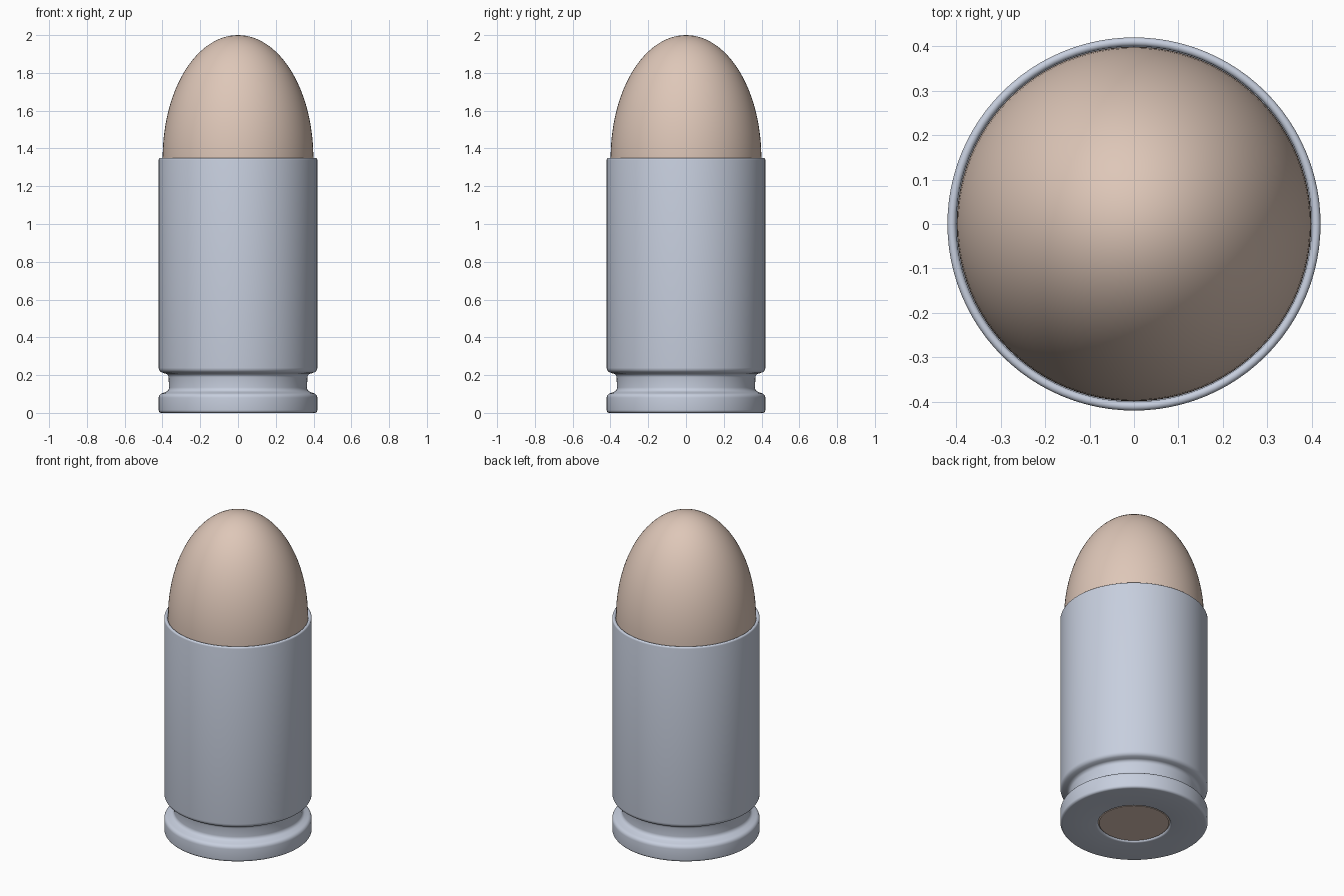
import bpy, bmesh, math

if "Cube" in bpy.data.objects:
    bpy.data.objects.remove(bpy.data.objects["Cube"])

SEGMENTS = 96


def material(name, rgb):
    m = bpy.data.materials.new(name)
    m.diffuse_color = (*rgb, 1)
    m.use_nodes = True
    m.node_tree.nodes["Principled BSDF"].inputs["Base Color"].default_value = m.diffuse_color
    return m


def lathe(name, profile, mat):
    """Revolve an (r, z) profile around the z axis, smooth with sharp edges kept."""
    bm = bmesh.new()
    verts = [bm.verts.new((r, 0, z)) for r, z in profile]
    edges = [bm.edges.new(pair) for pair in zip(verts, verts[1:])]
    bmesh.ops.spin(bm, geom=verts + edges, cent=(0, 0, 0), axis=(0, 0, 1),
                   angle=math.tau, steps=SEGMENTS)
    bmesh.ops.remove_doubles(bm, verts=bm.verts, dist=1e-5)
    bmesh.ops.recalc_face_normals(bm, faces=bm.faces)
    mesh = bpy.data.meshes.new(name)
    bm.to_mesh(mesh)
    bm.free()
    mesh.materials.append(mat)
    obj = bpy.data.objects.new(name, mesh)
    bpy.context.collection.objects.link(obj)
    bpy.ops.object.select_all(action='DESELECT')
    obj.select_set(True)
    bpy.context.view_layer.objects.active = obj
    bpy.ops.object.shade_smooth_by_angle(angle=math.radians(40))
    return obj


def fillet(cr, cz, radius, start, end, steps=5):
    """Arc points in the (r, z) plane, angles in degrees."""
    return [(cr + radius * math.cos(math.radians(start + (end - start) * i / steps)),
             cz + radius * math.sin(math.radians(start + (end - start) * i / steps)))
            for i in range(steps + 1)]


steel = material("pale steel", (0.57, 0.62, 0.73))
copper = material("pale copper", (0.73, 0.57, 0.48))

# Casing: primer pocket, rim, extractor groove, body and mouth
casing = [(0.0, 0.06), (0.205, 0.06)]
casing += fillet(0.217, 0.012, 0.012, 180, 270)
casing += fillet(0.405, 0.015, 0.015, -90, 0)
casing += fillet(0.395, 0.08, 0.025, 0, 80)
casing += fillet(0.39, 0.135, 0.025, 250, 180)
casing += fillet(0.39, 0.187, 0.022, 180, 90)
casing += fillet(0.393, 0.239, 0.027, -80, 0)
casing += fillet(0.41, 1.34, 0.01, 0, 180, 8)
casing += [(0.40, 1.25)]
lathe("casing", casing, steel)

# Bullet: half ellipsoid nose with a hidden shank inside the casing
bullet = [(0.0, 1.26), (0.399, 1.26)]
bullet += [(0.399 * math.cos(t), 1.35 + 0.65 * math.sin(t))
           for t in (math.pi / 2 * i / 24 for i in range(24))]
bullet += [(0.0, 2.0)]
lathe("bullet", bullet, copper)

# Primer: disc set just inside the base
lathe("primer", [(0.0, 0.006), (0.198, 0.006), (0.2045, 0.012), (0.2045, 0.058)], copper)
